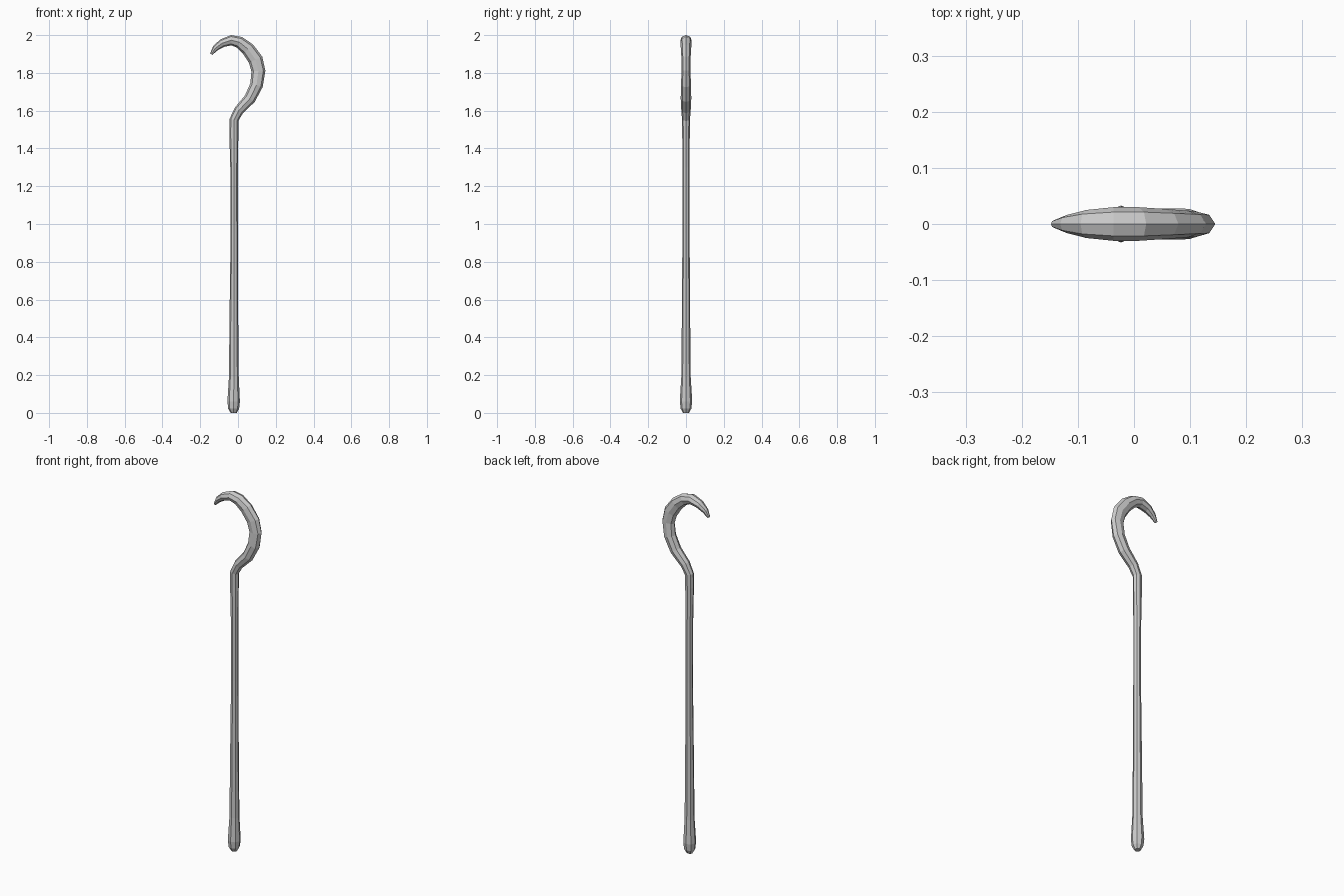
import bpy, bmesh, math
from mathutils import Vector

if "Cube" in bpy.data.objects:
    bpy.data.objects.remove(bpy.data.objects["Cube"])

SIDES = 8


def sweep(name, stations):
    """Skin a tube in the XZ plane; each station is x, z, in-plane radius, depth radius."""
    bm = bmesh.new()
    pts = [Vector((s[0], 0, s[1])) for s in stations]
    rings = []
    for i, (x, z, rn, ry) in enumerate(stations):
        before = (pts[i] - pts[max(i - 1, 0)]).normalized()
        after = (pts[min(i + 1, len(pts) - 1)] - pts[i]).normalized()
        t = (before + after).normalized()
        n = Vector((t.z, 0, -t.x))
        ring = []
        for k in range(SIDES):
            a = 2 * math.pi * k / SIDES
            ring.append(bm.verts.new(pts[i] + n * rn * math.cos(a)
                                     + Vector((0, ry * math.sin(a), 0))))
        rings.append(ring)
    for a, b in zip(rings, rings[1:]):
        for k in range(SIDES):
            j = (k + 1) % SIDES
            bm.faces.new((a[k], a[j], b[j], b[k]))
    bm.faces.new(rings[0][::-1])
    bm.faces.new(rings[-1])
    bmesh.ops.recalc_face_normals(bm, faces=bm.faces)
    mesh = bpy.data.meshes.new(name)
    bm.to_mesh(mesh)
    bm.free()
    ob = bpy.data.objects.new(name, mesh)
    bpy.context.collection.objects.link(ob)
    return ob


# Rounded foot, tapering shaft, then the crook down to its pointed tip
sweep("crook_staff", [
    (-0.023, 0.000, 0.016, 0.016),
    (-0.023, 0.022, 0.029, 0.028),
    (-0.023, 0.060, 0.033, 0.033),
    (-0.022, 0.190, 0.026, 0.025),
    (-0.022, 0.500, 0.023, 0.022),
    (-0.020, 0.950, 0.019, 0.019),
    (-0.021, 1.300, 0.020, 0.019),
    (-0.022, 1.480, 0.024, 0.020),
    (-0.021, 1.552, 0.024, 0.021),
    (0.005, 1.602, 0.026, 0.025),
    (0.063, 1.664, 0.031, 0.028),
    (0.098, 1.735, 0.034, 0.027),
    (0.108, 1.810, 0.037, 0.023),
    (0.093, 1.870, 0.039, 0.024),
    (0.053, 1.926, 0.036, 0.027),
    (0.008, 1.962, 0.031, 0.030),
    (-0.036, 1.973, 0.027, 0.030),
    (-0.085, 1.957, 0.022, 0.025),
    (-0.120, 1.930, 0.016, 0.016),
    (-0.142, 1.899, 0.007, 0.007),
])
